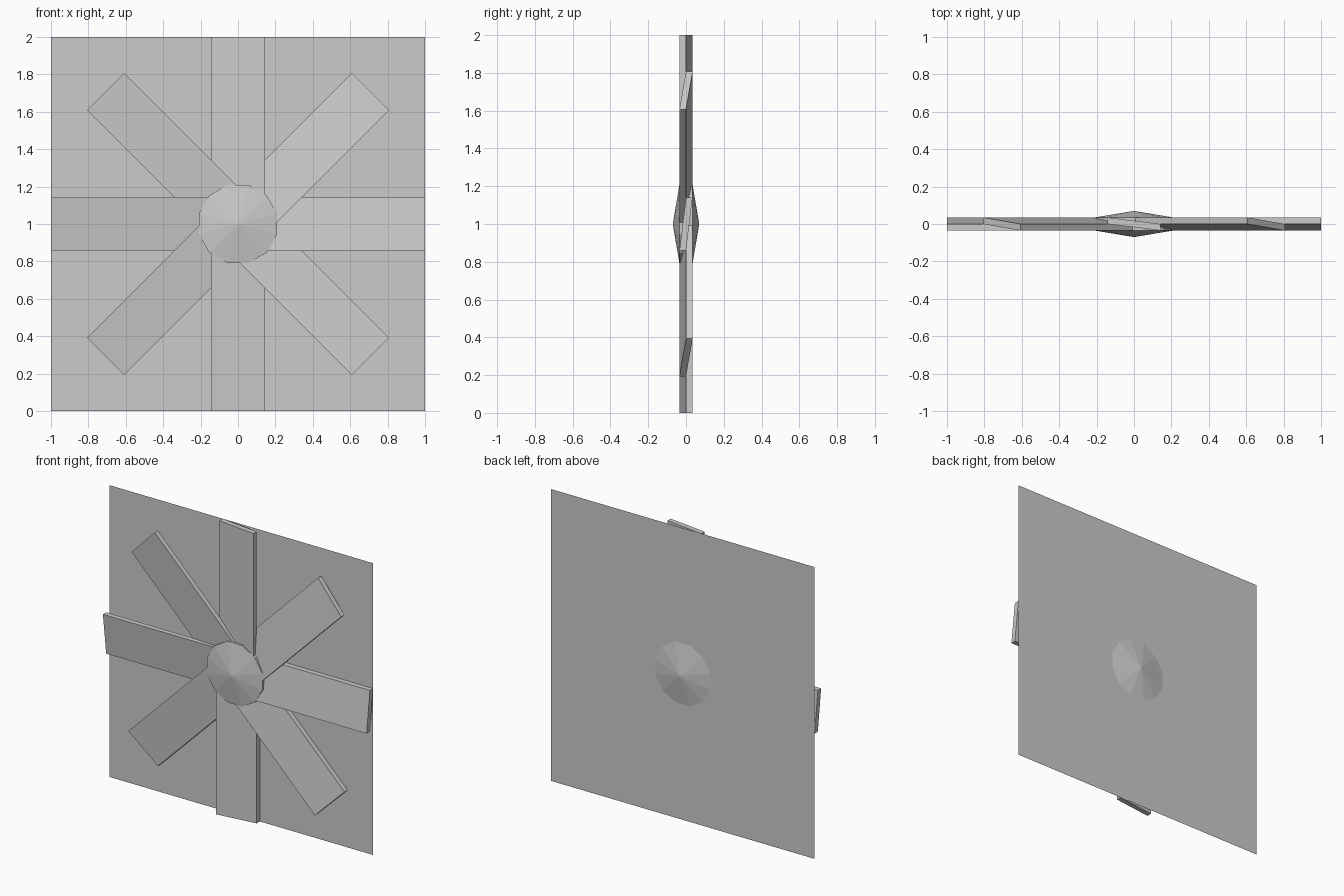
import bpy, bmesh
from math import cos, sin, pi, radians
from mathutils import Matrix, Vector

if "Cube" in bpy.data.objects:
    bpy.data.objects.remove(bpy.data.objects["Cube"])

T = 0.035          # blade thickness, and also its lean in depth
HALF = 0.1414      # half blade width
CENTRE = Matrix.Translation((0, 0, 1))


def finish(name, bm):
    bmesh.ops.recalc_face_normals(bm, faces=bm.faces)
    me = bpy.data.meshes.new(name)
    bm.to_mesh(me)
    bm.free()
    ob = bpy.data.objects.new(name, me)
    bpy.context.collection.objects.link(ob)
    return ob


# back panel: a thin square sheet behind the blades
bm = bmesh.new()
bm.faces.new([bm.verts.new((x, T, z)) for x, z in ((-1, 0), (1, 0), (1, 2), (-1, 2))])
finish("back_panel", bm)

# eight pitched blades: sheared boxes, leading edge forward, trailing edge on the panel
for i in range(8):
    bm = bmesh.new()
    bmesh.ops.create_cube(bm, size=1)
    for v in bm.verts:
        x, y, z = v.co
        v.co = Vector((x + 0.5, T * (y + z), 2 * HALF * z))
    bm.transform(CENTRE @ Matrix.Rotation(-i * pi / 4, 4, 'Y'))
    finish(f"blade_{i + 1}", bm)

# hub: twelve-sided drum with a shallow cone on each side
N, R = 12, 0.2165
bm = bmesh.new()
rings = []
for y in (-T, T):
    angles = [radians(15) + 2 * pi * k / N for k in range(N)]
    rings.append([bm.verts.new((R * cos(a), y, R * sin(a))) for a in angles])
tips = [bm.verts.new((0, y, 0)) for y in (-2 * T, 2 * T)]
for k in range(N):
    j = (k + 1) % N
    bm.faces.new((rings[0][k], rings[0][j], rings[1][j], rings[1][k]))
    for ring, tip in zip(rings, tips):
        bm.faces.new((ring[k], ring[j], tip))
bm.transform(CENTRE)
finish("hub", bm)
